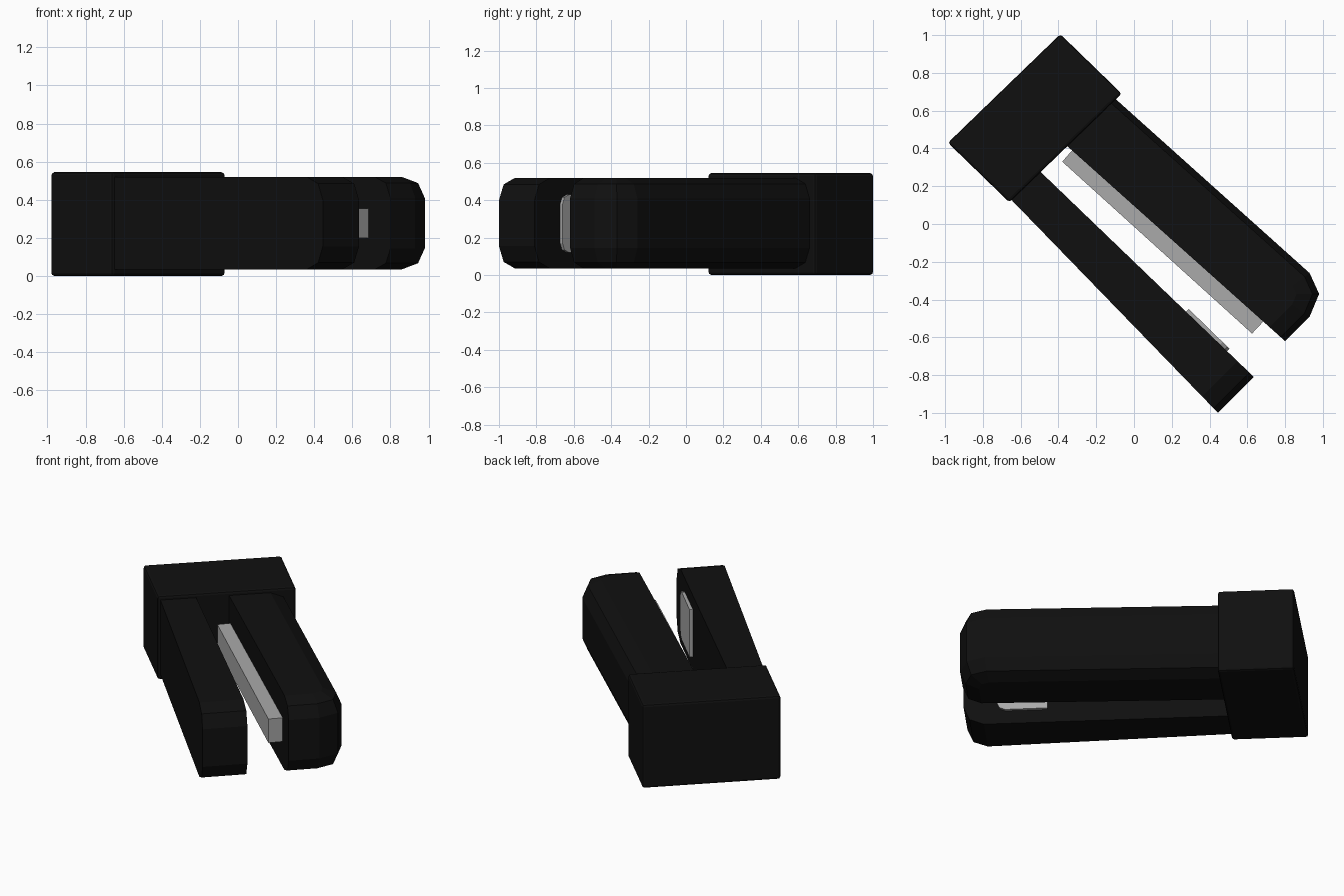
import bpy
import bmesh

if "Cube" in bpy.data.objects:
    bpy.data.objects.remove(bpy.data.objects["Cube"])


def material(name, value):
    m = bpy.data.materials.new(name)
    m.diffuse_color = (value, value, value, 1)
    m.use_nodes = True
    m.node_tree.nodes["Principled BSDF"].inputs["Base Color"].default_value = m.diffuse_color
    return m


black = material("black_plastic", 0.005)
grey = material("grey_metal", 0.4)


def prism(name, plan, z0, z1, mat, rims=(), bevel=0.0, segments=2, posts=False):
    """Extrude a plan outline; bevel the top and bottom edges of the listed sides."""
    bm = bmesh.new()
    lo = [bm.verts.new((x, y, z0)) for x, y in plan]
    hi = [bm.verts.new((x, y, z1)) for x, y in plan]
    n = len(plan)
    bm.faces.new(lo[::-1])
    bm.faces.new(hi)
    for i in range(n):
        j = (i + 1) % n
        bm.faces.new((lo[i], lo[j], hi[j], hi[i]))
    edges = [bm.edges.get((ring[i], ring[(i + 1) % n]))
             for i in rims for ring in (lo, hi)]
    if posts:
        edges += [bm.edges.get((lo[i], hi[i])) for i in range(n)]
    if edges:
        bmesh.ops.bevel(bm, geom=edges, offset=bevel, offset_type='OFFSET',
                        segments=segments, profile=0.5, affect='EDGES',
                        clamp_overlap=True)
    bmesh.ops.recalc_face_normals(bm, faces=bm.faces)
    mesh = bpy.data.meshes.new(name)
    bm.to_mesh(mesh)
    bm.free()
    mesh.materials.append(mat)
    ob = bpy.data.objects.new(name, mesh)
    bpy.context.collection.objects.link(ob)
    return ob


# Head block joining both arms
prism("head_block", [(-0.985, 0.43), (-0.66, 0.115), (-0.065, 0.69), (-0.39, 1.005)],
      0.0, 0.545, black, rims=range(4), bevel=0.015, posts=True)

# Slim arm, rounded only at its tip
prism("slim_arm", [(-0.69, 0.17), (0.445, -1.0), (0.635, -0.81), (-0.53, 0.31)],
      0.035, 0.52, black, rims=[1], bevel=0.12)

# Wide arm, rounded around the tip and along the outer side
prism("wide_arm", [(-0.39, 0.445), (0.80, -0.62), (0.93, -0.49), (0.98, -0.37),
                   (0.93, -0.26), (-0.14, 0.70)],
      0.035, 0.52, black, rims=[1, 2, 3, 4], bevel=0.11)

# Long bar on the inner side of the wide arm
prism("inner_bar", [(-0.38, 0.33), (0.625, -0.58), (0.70, -0.50), (-0.31, 0.41)],
      0.20, 0.355, grey)

# Thin pad on the inner side of the slim arm
prism("inner_pad", [(0.25, -0.49), (0.475, -0.69), (0.505, -0.66), (0.29, -0.45)],
      0.12, 0.43, grey, rims=[1], bevel=0.05)
